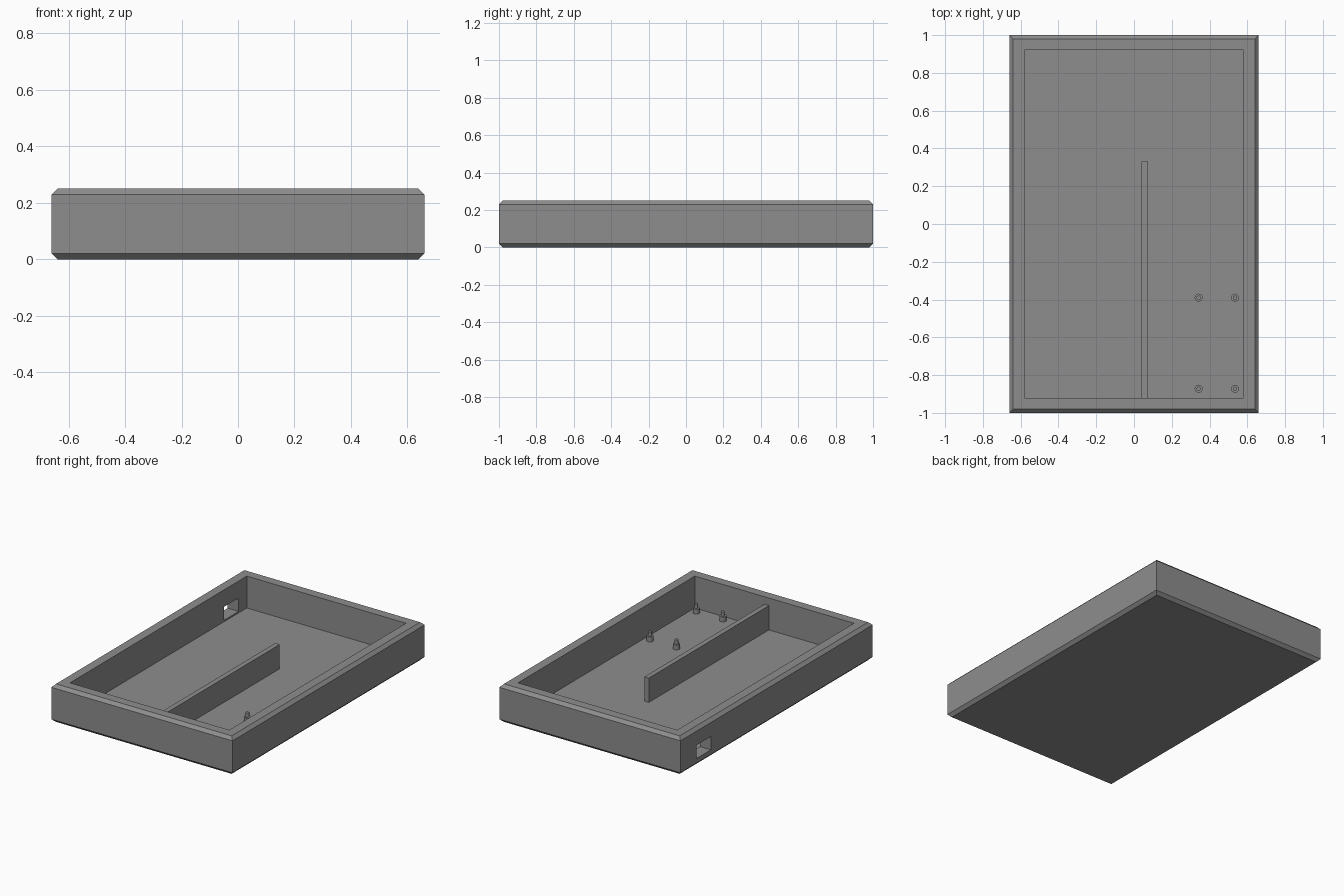
import bpy, bmesh
from mathutils import Matrix

if "Cube" in bpy.data.objects:
    bpy.data.objects.remove(bpy.data.objects["Cube"])

grey = bpy.data.materials.new("plain grey")
grey.diffuse_color = (0.27, 0.27, 0.27, 1)
grey.use_nodes = True
grey.node_tree.nodes["Principled BSDF"].inputs["Base Color"].default_value = grey.diffuse_color

HX, HY, H = 0.66, 1.0, 0.25      # outer half sizes and height
WALL, FLOOR, CH = 0.08, 0.04, 0.02


def finish(name, bm):
    bmesh.ops.recalc_face_normals(bm, faces=bm.faces)
    me = bpy.data.meshes.new(name)
    bm.to_mesh(me)
    bm.free()
    me.materials.append(grey)
    ob = bpy.data.objects.new(name, me)
    bpy.context.collection.objects.link(ob)
    return ob


def box(name, lo, hi):
    bm = bmesh.new()
    bmesh.ops.create_cube(bm, size=1)
    for v in bm.verts:
        v.co = [hi[i] if v.co[i] > 0 else lo[i] for i in range(3)]
    return finish(name, bm)


# Tray: rectangular rings from the underside, up the outside, down to the floor
bm = bmesh.new()
rings = []
for inset, z in [(CH, 0), (0, CH), (0, H - CH), (CH, H), (WALL, H), (WALL, FLOOR)]:
    x, y = HX - inset, HY - inset
    rings.append([bm.verts.new((sx * x, sy * y, z))
                  for sx, sy in ((-1, -1), (1, -1), (1, 1), (-1, 1))])
for a, b in zip(rings, rings[1:]):
    for i in range(4):
        j = (i + 1) % 4
        bm.faces.new((a[i], a[j], b[j], b[i]))
bm.faces.new(rings[0][::-1])
bm.faces.new(rings[-1])
tray = finish("tray", bm)

# Port opening through the left wall
cutter = box("port_cutter", (-0.75, 0.683, 0.05), (-0.5, 0.835, 0.138))
cutter.hide_render = True
cutter.hide_set(True)
cut = tray.modifiers.new("port", 'BOOLEAN')
cut.object = cutter
cut.operation = 'DIFFERENCE'
cut.solver = 'EXACT'

# Divider running in from the front wall
box("divider", (0.04, -HY + WALL, FLOOR), (0.073, 0.33, 0.20))

# Stepped mounting posts
for n, (px, py) in enumerate([(x, y) for x in (0.342, 0.535) for y in (-0.39, -0.872)]):
    bm = bmesh.new()
    profile = [(0.021, FLOOR), (0.021, 0.072), (0.011, 0.072), (0.011, 0.1)]
    loops = []
    for r, z in profile:
        c = bmesh.ops.create_circle(bm, segments=24, radius=r,
                                    matrix=Matrix.Translation((px, py, z)))
        loops.append(c["verts"])
    for a, b in zip(loops, loops[1:]):
        for i in range(24):
            j = (i + 1) % 24
            bm.faces.new((a[i], a[j], b[j], b[i]))
    bm.faces.new(loops[0][::-1])
    bm.faces.new(loops[-1])
    post = finish(f"mounting_post_{n + 1}", bm)
    bpy.ops.object.select_all(action='DESELECT')
    post.select_set(True)
    bpy.context.view_layer.objects.active = post
    bpy.ops.object.shade_smooth_by_angle()
